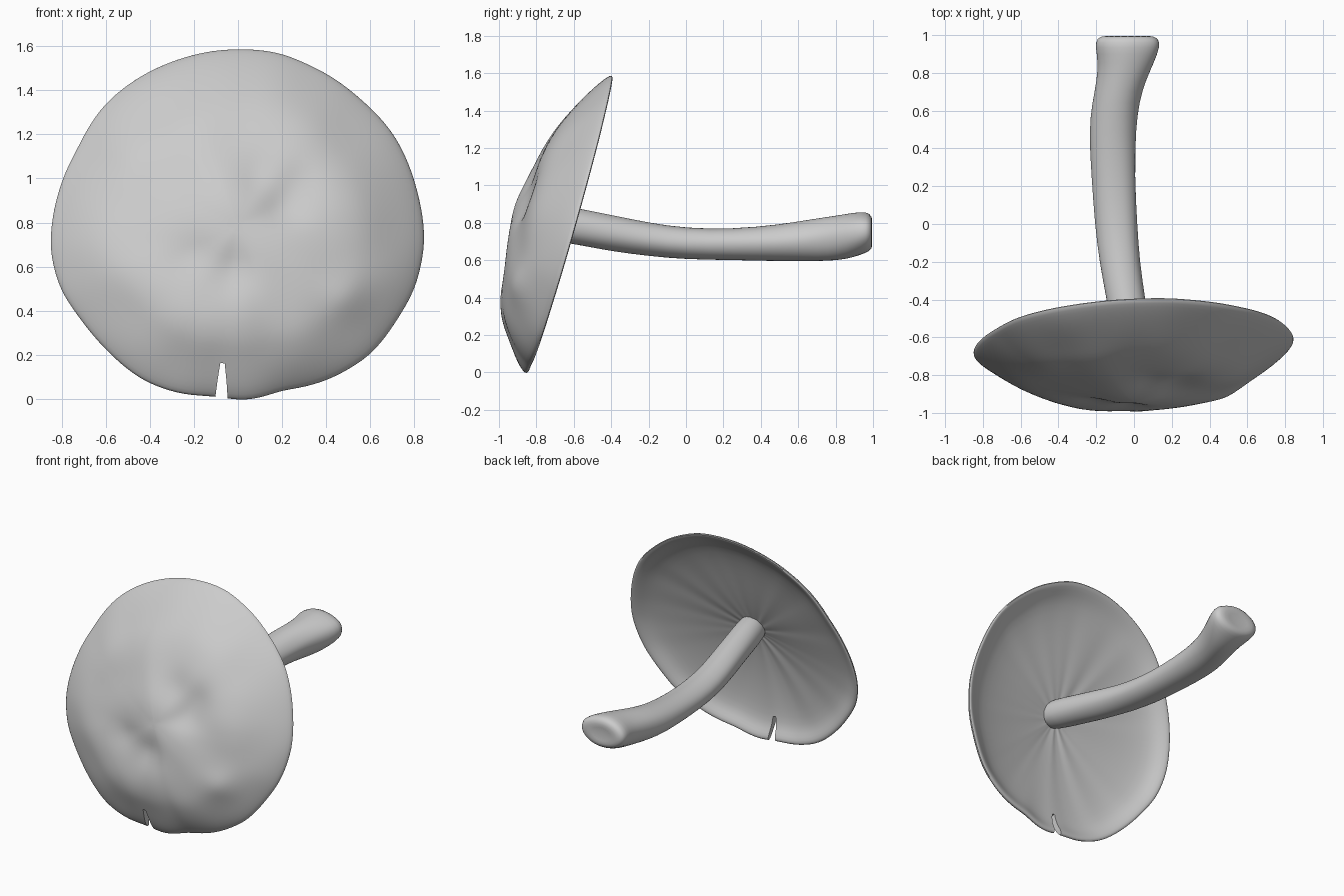
import bpy, bmesh, math
from mathutils import Vector, noise

if "Cube" in bpy.data.objects:
    bpy.data.objects.remove(bpy.data.objects["Cube"])

CZ = 0.79  # height of the cap centre


def make_object(name, bm):
    bmesh.ops.recalc_face_normals(bm, faces=bm.faces)
    me = bpy.data.meshes.new(name)
    bm.to_mesh(me)
    bm.free()
    ob = bpy.data.objects.new(name, me)
    bpy.context.collection.objects.link(ob)
    return ob


def loft(name, rings, start, end):
    """Skin closed rings of points, closing both ends with a fan."""
    bm = bmesh.new()
    loops = [[bm.verts.new(p) for p in ring] for ring in rings]
    n = len(loops[0])
    for a, b in zip(loops, loops[1:]):
        for i in range(n):
            j = (i + 1) % n
            bm.faces.new((a[i], a[j], b[j], b[i]))
    for loop, tip in ((loops[0], start), (loops[-1], end)):
        c = bm.verts.new(tip)
        for i in range(n):
            bm.faces.new((loop[i], loop[(i + 1) % n], c))
    return make_object(name, bm)


def finish(ob, angle):
    """Apply modifiers and shade smooth."""
    bpy.ops.object.select_all(action='DESELECT')
    ob.select_set(True)
    bpy.context.view_layer.objects.active = ob
    bpy.ops.object.convert(target='MESH')
    bpy.ops.object.shade_smooth_by_angle(angle=math.radians(angle))


# Cap outline seen from the front (x, z)
outline = [(.85, .71), (.815, .95), (.71, 1.2), (.55, 1.37), (.32, 1.52), (.18, 1.575),
           (.02, 1.59), (-.22, 1.56), (-.31, 1.53), (-.61, 1.335), (-.73, 1.14),
           (-.815, .95), (-.855, .67), (-.81, .5), (-.71, .35), (-.6, .22), (-.43, .08),
           (-.26, .02), (-.1, .01), (.03, -.012), (.2, .035), (.4, .08), (.61, .205),
           (.72, .35), (.805, .5)]
polar = sorted((math.atan2(z - CZ, x) % math.tau, math.hypot(x, z - CZ)) for x, z in outline)
polar = [(polar[-1][0] - math.tau, polar[-1][1])] + polar + [(polar[0][0] + math.tau, polar[0][1])]


def radius(t):
    for (a, ra), (b, rb) in zip(polar, polar[1:]):
        if a <= t <= b:
            return ra + (rb - ra) * (t - a) / (b - a)


# Cap cross-sections: radius fraction, height above the tilted rim plane
upper = [(.07, .318), (.15, .312), (.23, .3), (.31, .287), (.4, .275), (.48, .263), (.56, .248),
         (.64, .226), (.7, .202), (.76, .172), (.84, .126), (.92, .074), (.97, .036), (1, .008)]
under = [(.993, -.008), (.96, .0), (.91, .032), (.85, .062), (.72, .09), (.55, .112),
         (.38, .128), (.2, .142), (.1, .15)]
dents = [(.2, .86, .03), (.08, 1.02, .025), (-.02, .6, .03), (-.2, .66, .015), (.26, .98, .02),
         (.5, .46, -.025)]


def cap_point(f, h, t, top):
    r = f * radius(t)
    x, z = r * math.cos(t), CZ + r * math.sin(t)
    if top:  # flatter lower left, dents and lumps
        h *= 1 - .17 * f * max(0, math.cos(t - math.radians(200)))
        for dx, dz, d in dents:
            h -= d * math.exp(-((x - dx) ** 2 + (z - dz) ** 2) / .008)
        h += .018 * noise.noise(Vector((x * 4, z * 4, 1.7))) * min(1, (1 - f) * 5)
    else:    # shallower above the stem, faint radial gills
        h -= .15 * math.sin(t) * f * (1 - f) ** 2
        h += .006 * noise.noise(Vector((math.cos(t) * 5, math.sin(t) * 5, .3))) * min(1, (1 - f) * 4)
    return (x, -.625 + .285 * (z - CZ) + .04 * x - h, z)


N = 72
angles = [math.tau * i / N for i in range(N)]
rings = [[cap_point(f, h, t, True) for t in angles] for f, h in upper]
rings += [[cap_point(f, h, t, False) for t in angles] for f, h in under]
cap = loft("mushroom_cap", rings, cap_point(0, .318, 0, True), cap_point(0, .15, 0, False))
cap.modifiers.new("smooth", 'SUBSURF').levels = 1

# Wedge cutter for the split in the lower edge
wedge = [(-.108, -.03), (-.045, -.03), (-.052, .08), (-.06, .16), (-.08, .165), (-.092, .09)]
cutter = loft("split_cutter", [[(x, y, z) for x, z in wedge] for y in (-1.3, -.5)],
              (-.07, -1.3, .07), (-.07, -.5, .07))
cutter.hide_render = True
cut = cap.modifiers.new("split", 'BOOLEAN')
cut.operation = 'DIFFERENCE'
cut.object = cutter
cut.solver = 'EXACT'
finish(cap, 50)
bpy.data.objects.remove(cutter)

# Stem sections: y, x, z, half width, half height
sections = [(-.84, .025, .82, .09, .09), (-.7, .005, .8, .1, .1), (-.55, -.02, .773, .1, .098),
            (-.4, -.043, .745, .104, .097), (-.2, -.075, .712, .108, .088),
            (0, -.093, .687, .114, .084), (.25, -.11, .684, .117, .085),
            (.5, -.116, .692, .124, .1), (.65, -.095, .705, .124, .112),
            (.76, -.065, .715, .13, .12), (.86, -.038, .727, .15, .122),
            (.94, -.032, .745, .175, .114), (.985, -.032, .75, .168, .1), (1, -.035, .745, .12, .07)]
M = 24
stem_rings = []
for y, x, z, rx, rz in sections:
    ring = []
    for i in range(M):
        t = math.tau * i / M
        k = 1 + .05 * noise.noise(Vector((math.cos(t) * 1.5, y * 4, math.sin(t) * 1.5)))
        ring.append((x + rx * k * math.cos(t), y, z + rz * k * math.sin(t)))
    stem_rings.append(ring)
stem = loft("mushroom_stem", stem_rings, (.025, -.85, .82), (-.035, .985, .745))
stem.modifiers.new("smooth", 'SUBSURF').levels = 1
finish(stem, 60)
